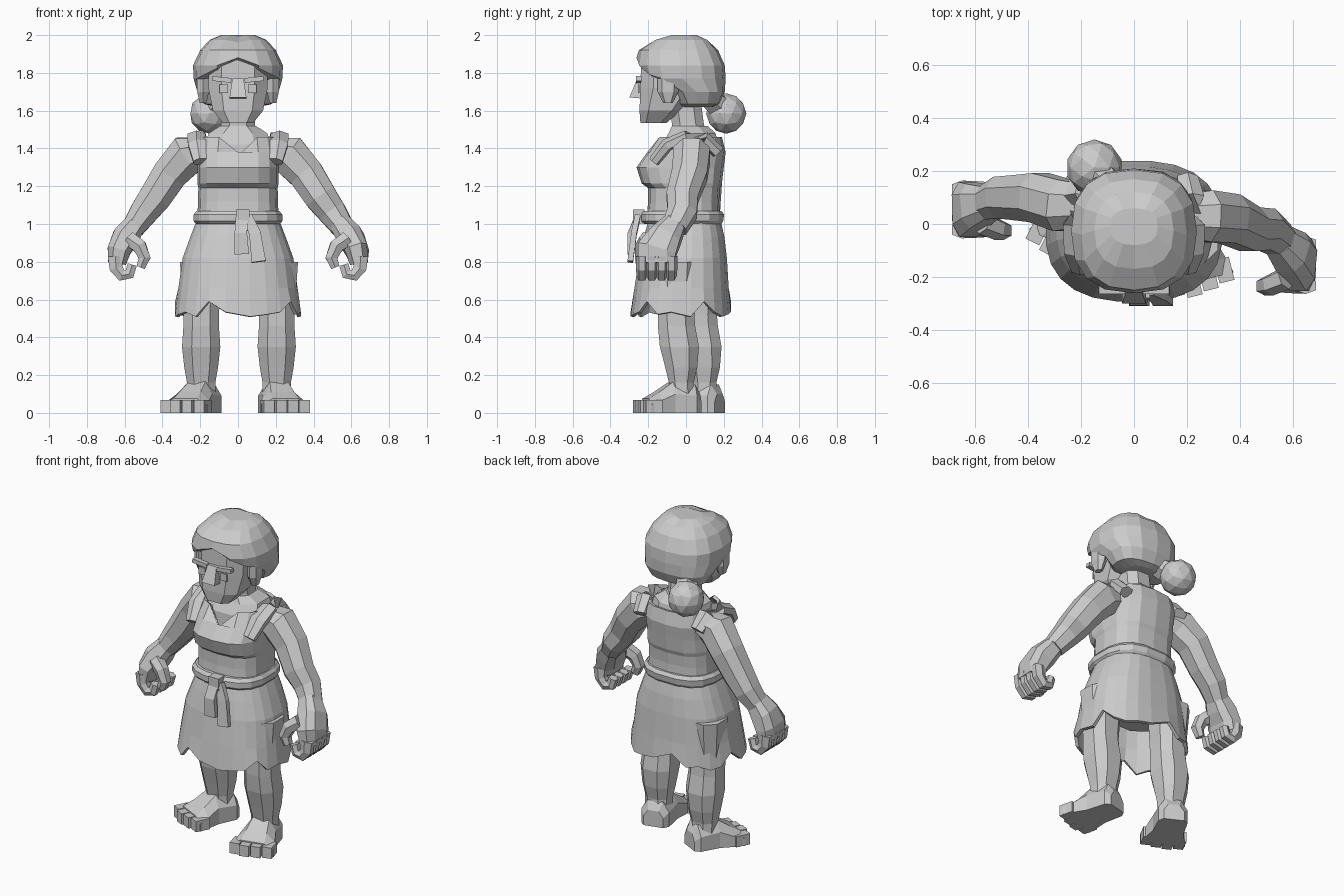
import bpy, bmesh
from math import sin, cos, pi, radians
from mathutils import Vector, Matrix

cube = bpy.data.objects.get("Cube")
if cube:
    bpy.data.objects.remove(cube)

grey = bpy.data.materials.new("plain_grey")
grey.use_nodes = True
grey.diffuse_color = (0.6, 0.6, 0.6, 1)
grey.node_tree.nodes["Principled BSDF"].inputs["Base Color"].default_value = grey.diffuse_color


def finish(name, bm):
    bmesh.ops.recalc_face_normals(bm, faces=bm.faces)
    mesh = bpy.data.meshes.new(name)
    bm.to_mesh(mesh)
    bm.free()
    mesh.materials.append(grey)
    obj = bpy.data.objects.new(name, mesh)
    bpy.context.collection.objects.link(obj)
    return obj


def skin(name, rings, caps=True):
    """Bridge equal rings of points into one flat-faced surface."""
    bm = bmesh.new()
    rows = [[bm.verts.new(p) for p in ring] for ring in rings]
    n = len(rows[0])
    for a, b in zip(rows, rows[1:]):
        for i in range(n):
            j = (i + 1) % n
            bm.faces.new((a[i], a[j], b[j], b[i]))
    if caps:
        bm.faces.new(rows[0])
        bm.faces.new(rows[-1])
    return finish(name, bm)


def unit_ring(n, power=1.0, phase=0.5):
    out = []
    for i in range(n):
        a = 2 * pi * (i + phase) / n
        c, s = cos(a), sin(a)
        out.append((abs(c) ** power * (1 if c > 0 else -1), abs(s) ** power * (1 if s > 0 else -1)))
    return out


def loft(name, sections, n=8, power=0.8, phase=0.5, x=0, rule=None, caps=True):
    """Stack level sections given as (height, half width, front y, back y)."""
    rings = []
    for k, (z, w, front, back) in enumerate(sections):
        ring = [Vector((x + c * w, (front + back) / 2 + s * (back - front) / 2, z))
                for c, s in unit_ring(n, power, phase)]
        if rule:
            ring = [rule(k, i, p) for i, p in enumerate(ring)]
        rings.append(ring)
    return skin(name, rings, caps)


def tube(name, path, n=8, power=0.9):
    """Sweep along points given as (x, y, z, half thickness, half depth)."""
    pts = [Vector(p[:3]) for p in path]
    rings = []
    for i, p in enumerate(pts):
        t = (pts[min(i + 1, len(pts) - 1)] - pts[max(i - 1, 0)]).normalized()
        d = Vector((0, 1, 0))
        d = (d - t * d.dot(t)).normalized()
        u = t.cross(d)
        rings.append([p + u * c * path[i][3] + d * s * path[i][4] for c, s in unit_ring(n, power)])
    return skin(name, rings)


def box(name, centre, size, turn=(0, 0, 0)):
    bm = bmesh.new()
    m = Matrix.Translation(centre)
    for axis, angle in zip("XYZ", turn):
        m = m @ Matrix.Rotation(radians(angle), 4, axis)
    bmesh.ops.create_cube(bm, size=1, matrix=m @ Matrix.Diagonal((*size, 1)))
    return finish(name, bm)


# Chest, neck and head
loft("chest", [(1.30, .18, -.15, .17), (1.42, .19, -.14, .18), (1.48, .165, -.1, .165), (1.52, .1, -.08, .12)])
loft("neck", [(1.46, .11, -.08, .12), (1.53, .095, -.08, .1), (1.68, .09, -.1, .08)])
loft("face", [(1.535, .085, -.245, -.1), (1.6, .14, -.252, -.02), (1.72, .165, -.25, .08),
              (1.9, .165, -.245, .1)], power=.65)

# Nose, brows, eyes and ears
skin("nose", [[(-.045, -.24, 1.665), (.045, -.24, 1.665), (.045, -.30, 1.67), (-.045, -.30, 1.67)],
              [(-.03, -.24, 1.77), (.03, -.24, 1.77), (.03, -.258, 1.77), (-.03, -.258, 1.77)]])
for side, s in (("left", 1), ("right", -1)):
    box(side + "_brow", (s * .085, -.25, 1.765), (.1, .03, .025), (0, s * -6, 0))
    box(side + "_eye", (s * .075, -.25, 1.715), (.045, .008, .045))
    loft(side + "_ear", [(1.64, .02, -.12, -.07), (1.7, .035, -.15, -.04), (1.77, .035, -.15, -.04)],
         n=6, x=s * .185)


# Parted hair: the lower edge lifts over the face
def hairline(k, i, p):
    if p.y < -.15:
        p.z = max(p.z, 1.88 - .5 * abs(p.x))
    elif p.y < -.05:
        p.z = max(p.z, 1.74)
    if k > 5 and abs(p.x) < .01:
        p.z -= .012
    return p


loft("hair", [(1.62, .11, -.03, .14), (1.635, .18, -.05, .175), (1.7, .215, -.1, .205), (1.77, .235, -.25, .21),
              (1.84, .238, -.262, .205), (1.92, .2, -.25, .17), (1.975, .15, -.17, .12), (2.0, .09, -.08, .06)],
     n=16, power=.8, phase=0, rule=hairline)

# Hair bun and its tie
bm = bmesh.new()
bmesh.ops.create_icosphere(bm, subdivisions=2, radius=.107, matrix=Matrix.Translation((-.15, .213, 1.585)))
finish("hair_bun", bm)
tube("bun_tie", [(-.08, .12, 1.67, .06, .06), (-.13, .18, 1.62, .07, .07)], n=6)


# Tunic with a notched neckline
def neckline(k, i, p):
    if k >= 6 and p.y < -.1 and abs(p.x) < .02:
        p.z -= .1
        p.y -= .04
    return p


tunic = loft("tunic", [(1.02, .215, -.21, .18), (1.12, .212, -.2, .175), (1.19, .21, -.2, .18),
                       (1.215, .215, -.235, .19), (1.3, .215, -.262, .2), (1.38, .215, -.205, .21),
                       (1.46, .2, -.15, .19)], n=16, power=.72, phase=0, rule=neckline, caps=False)
mod = tunic.modifiers.new("thickness", "SOLIDIFY")
mod.thickness = .02

for side, s in (("left", 1), ("right", -1)):
    tube(side + "_shoulder_strap", [(s * .2, -.17, 1.33, .04, .03), (s * .215, -.1, 1.42, .055, .035),
                                    (s * .22, .0, 1.46, .055, .035), (s * .215, .1, 1.455, .055, .035),
                                    (s * .2, .17, 1.38, .045, .035)], n=6)


# Skirt with a torn hem
def torn(k, i, p):
    if k == 0:
        p.z += .08 if i % 5 == 1 else .012 * (i % 3)
    return p


skirt = loft("skirt", [(.51, .335, -.295, .24), (.66, .318, -.275, .228), (.82, .295, -.25, .218),
                       (.93, .255, -.225, .205), (1.02, .22, -.2, .185)],
             n=24, power=.8, rule=torn, caps=False)
mod = skirt.modifiers.new("thickness", "SOLIDIFY")
mod.thickness = .02
loft("hips", [(.72, .23, -.17, .16), (1.02, .2, -.18, .16)])

# Belt, knot and hanging ends
loft("belt", [(1.0, .225, -.225, .19), (1.015, .238, -.24, .2), (1.05, .238, -.24, .205), (1.07, .222, -.225, .19)],
     n=16, power=.75)
box("belt_knot", (.025, -.25, 1.04), (.07, .06, .075))
tube("belt_end_short", [(.02, -.26, 1.03, .045, .02), (.015, -.295, .95, .045, .02), (.02, -.295, .84, .052, .02)], n=4)
tube("belt_end_long", [(.05, -.255, 1.04, .035, .02), (.09, -.275, .95, .042, .02), (.11, -.295, .8, .052, .02)], n=4)


# Arms with curled hands: the two sides differ in sway
def arm(side, s, ys):
    y0, y1, y2, y3, yh = ys
    tube(side + "_arm", [(s * .17, y0, 1.39, .075, .085), (s * .27, y0, 1.365, .115, .105),
                         (s * .36, y1, 1.265, .1, .1), (s * .44, y2, 1.14, .092, .09),
                         (s * .5, y2, 1.06, .08, .085), (s * .555, y3, .98, .065, .07)])
    tube(side + "_palm", [(s * .545, y3, 1.0, .06, .065), (s * .595, (y3 + yh) / 2, .93, .075, .09),
                          (s * .63, yh, .86, .065, .11), (s * .64, yh, .79, .05, .105)], power=.7)
    for f in range(4):
        y = yh + (f - 1.5) * .052
        tube(f"{side}_finger_{f + 1}", [(s * .65, y, .83, .045, .032), (s * .645, y, .765, .04, .031),
                                        (s * .615, y, .728, .035, .03), (s * .575, y, .735, .032, .028),
                                        (s * .56, y, .785, .028, .026)], n=6)
    tube(side + "_thumb", [(s * .575, yh - .05, .92, .045, .045), (s * .52, yh - .075, .88, .042, .042),
                           (s * .495, yh - .08, .82, .036, .036), (s * .515, yh - .08, .77, .026, .028)], n=6)


arm("left", 1, (.03, .02, -.02, -.06, -.155))
arm("right", -1, (.07, .1, .1, .08, .055))


# Legs, feet and toes: the right leg stands further back and turns out
def leg(side, x, y, turn):
    loft(side + "_leg", [(.06, .08, y - .06, y + .08), (.16, .08, y - .065, y + .075), (.24, .095, y - .085, y + .095),
                         (.35, .108, y - .115, y + .105), (.46, .1, y - .125, y + .085),
                         (.52, .1, y - .125, y + .08), (.8, .12, y - .13, y + .1)], x=x)
    m = Matrix.Translation((x, y, 0)) @ Matrix.Rotation(radians(turn), 4, "Z")
    rings = []
    for fy, w, h in ((.1, .06, .1), (.07, .085, .15), (-.05, .09, .165), (-.13, .115, .11), (-.19, .13, .075)):
        rings.append([m @ Vector((u * w, fy, v * h)) for u, v in
                      ((-1, 0), (1, 0), (1, .6), (.55, 1), (-.55, 1), (-1, .6))])
    skin(side + "_foot", rings)
    for t in range(4):
        u = (t - 1.5) * .065
        out = abs(t - 1.2) * .015
        box(f"{side}_toe_{t + 1}", m @ Vector((u, -.2 + out, .034)), (.058, .09, .068), (0, 0, turn))


leg("left", .205, -.03, 14)
leg("right", -.195, .09, -27)
